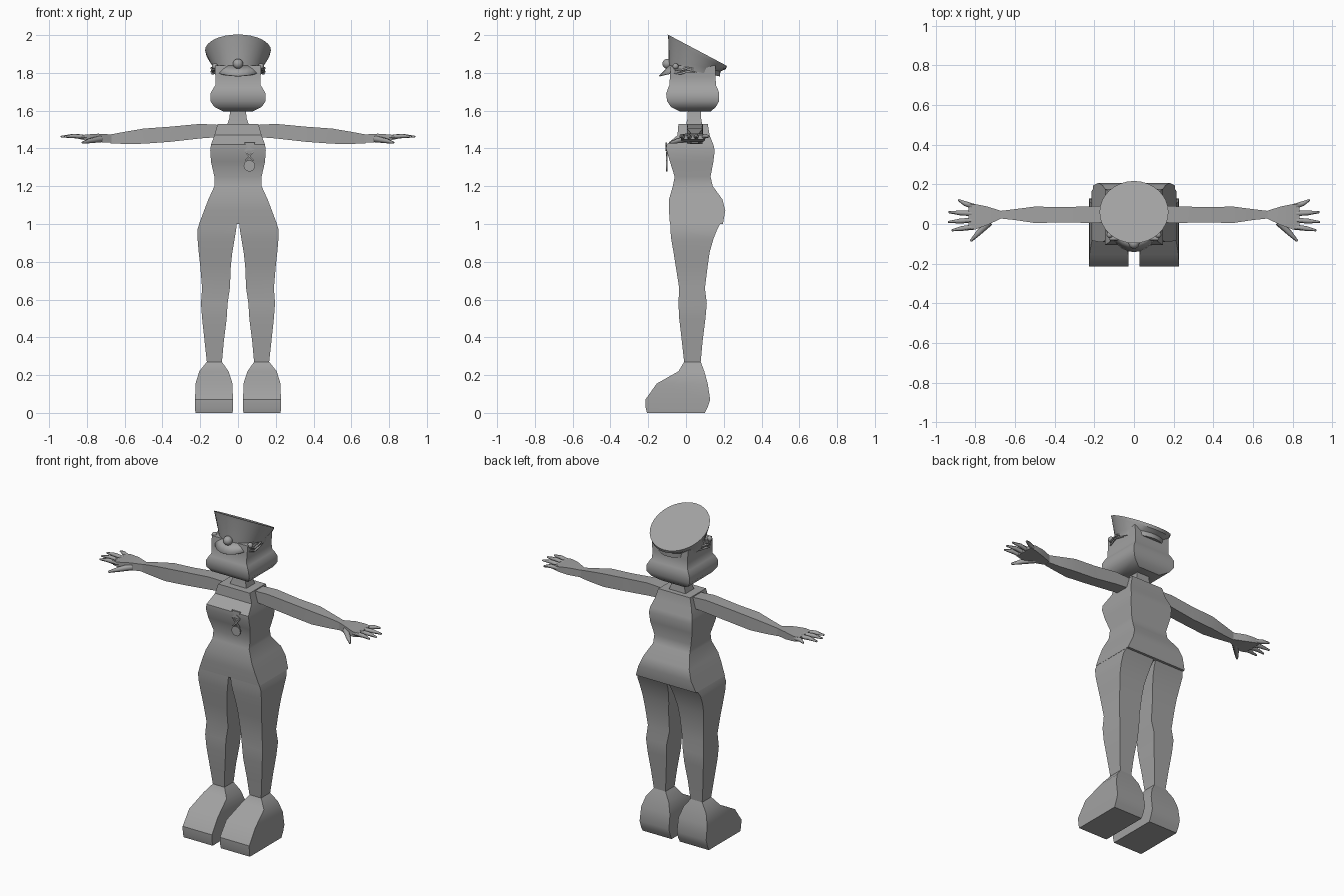
import bpy, bmesh, math
from mathutils import Vector

if "Cube" in bpy.data.objects:
    bpy.data.objects.remove(bpy.data.objects["Cube"])

grey = bpy.data.materials.new("plain_grey")
grey.use_nodes = True
colour = (0.36, 0.36, 0.36, 1)
grey.diffuse_color = colour
grey.node_tree.nodes["Principled BSDF"].inputs["Base Color"].default_value = colour


def finish(name, bm, angle=35):
    bmesh.ops.recalc_face_normals(bm, faces=bm.faces)
    me = bpy.data.meshes.new(name)
    bm.to_mesh(me)
    bm.free()
    ob = bpy.data.objects.new(name, me)
    bpy.context.collection.objects.link(ob)
    me.materials.append(grey)
    bpy.ops.object.select_all(action='DESELECT')
    bpy.context.view_layer.objects.active = ob
    ob.select_set(True)
    bpy.ops.object.shade_smooth_by_angle(angle=math.radians(angle))
    return ob


def loft(name, rings, angle=35):
    """Skin a row of closed rings and cap both ends."""
    bm = bmesh.new()
    rows = [[bm.verts.new(p) for p in r] for r in rings]
    n = len(rows[0])
    for a, b in zip(rows, rows[1:]):
        for i in range(n):
            bm.faces.new((a[i], a[(i + 1) % n], b[(i + 1) % n], b[i]))
    bm.faces.new(rows[0])
    bm.faces.new(rows[-1])
    return finish(name, bm, angle)


def flat_ring(z, x0, x1, y0, y1):
    return [(x0, y0, z), (x1, y0, z), (x1, y1, z), (x0, y1, z)]


def side_ring(x, y0, y1, z0, z1):
    return [(x, y0, z0), (x, y1, z0), (x, y1, z1), (x, y0, z1)]


def oval_ring(cy, rx, ry, z, slope, n=32):
    pts = []
    for i in range(n):
        a = math.tau * i / n
        y = ry * math.sin(a)
        pts.append((rx * math.cos(a), cy + y, z - slope * y))
    return pts


def tube(name, pts, radii, sides=6):
    """Tapered tube through a few points."""
    pts = [Vector(p) for p in pts]
    rings = []
    for i, p in enumerate(pts):
        d = pts[min(i + 1, len(pts) - 1)] - pts[max(i - 1, 0)]
        q = d.to_track_quat('Z', 'Y')
        rings.append([p + q @ Vector((radii[i] * math.cos(math.tau * k / sides),
                                      radii[i] * math.sin(math.tau * k / sides), 0))
                      for k in range(sides)])
    return loft(name, rings, 60)


def ball(name, centre, r):
    bm = bmesh.new()
    bmesh.ops.create_uvsphere(bm, u_segments=16, v_segments=10, radius=r)
    bmesh.ops.translate(bm, verts=bm.verts, vec=centre)
    return finish(name, bm, 60)


def plate(name, outline, y, thick=0.008):
    return loft(name, [[(x, y, z) for x, z in outline],
                       [(x, y - thick, z) for x, z in outline]])


def mirror(ob):
    m = ob.modifiers.new("mirror", 'MIRROR')
    m.use_axis = (True, False, False)


# Torso: height, half width, front, back
torso = [(0.97, .213, -.083, .165), (1.0, .206, -.085, .195), (1.07, .18, -.09, .208),
         (1.13, .157, -.09, .193), (1.2, .125, -.07, .142), (1.25, .125, -.06, .13),
         (1.33, .143, -.085, .145), (1.39, .147, -.103, .152), (1.42, .143, -.103, .145),
         (1.47, .125, -.045, .125), (1.53, .108, -.04, .115)]
# Raise the middle of the underside so that the crotch is open
loft("torso", [flat_ring(z, -w, w, f, b) for z, w, f, b in torso[1:]])

# Legs: height, inner, outer, front, back
leg = [(1.02, .005, .198, -.083, .19), (.97, .01, .215, -.083, .165), (.92, .018, .214, -.078, .145),
       (.85, .03, .208, -.066, .125), (.78, .038, .2, -.055, .115), (.66, .043, .19, -.036, .1),
       (.58, .055, .196, -.04, .11), (.5, .06, .19, -.036, .103), (.38, .075, .177, -.022, .088),
       (.27, .085, .165, -.01, .078)]
mirror(loft("legs", [flat_ring(z, *r) for z, *r in leg]))

# Big wedge boots
boot = [(.27, .085, .165, -.01, .078), (.22, .05, .205, -.04, .097), (.155, .029, .225, -.155, .115),
        (.07, .027, .227, -.215, .128), (.03, .027, .227, -.214, .115), (0, .028, .226, -.207, .1)]
mirror(loft("boots", [flat_ring(z, *r) for z, *r in boot]))

# Arms: distance out, front, back, bottom, top
arm = [(.105, .01, .09, 1.46, 1.525), (.2, .005, .09, 1.453, 1.53), (.36, .008, .085, 1.435, 1.515),
       (.5, .005, .088, 1.425, 1.505), (.6, .02, .075, 1.424, 1.488), (.675, .028, .066, 1.427, 1.474)]
mirror(loft("arms", [side_ring(*r) for r in arm]))

# Hands
palm = [(.67, .028, .066, 1.43, 1.474), (.74, -.005, .088, 1.434, 1.478), (.8, -.027, .1, 1.442, 1.474),
        (.835, -.025, .098, 1.448, 1.47)]
mirror(loft("palms", [side_ring(*r) for r in palm], 60))
fingers = [("index_fingers", -.014, .92, -.032), ("middle_fingers", .02, .938, .01),
           ("ring_fingers", .052, .937, .06), ("little_fingers", .085, .887, .122)]
for name, y, tip_x, tip_y in fingers:
    mid = ((.82 + tip_x) / 2, (y + tip_y) / 2, 1.466)
    mirror(tube(name, [(.8, y, 1.458), mid, (tip_x, tip_y, 1.462)], [.014, .012, .005]))
mirror(tube("thumbs", [(.73, .01, 1.45), (.785, -.045, 1.44), (.824, -.086, 1.43)], [.02, .014, .006]))

# Neck and its flared collar
loft("neck", [flat_ring(z, -w, w, f, b) for z, w, f, b in
              [(1.5, .066, -.005, .09), (1.56, .046, .008, .08), (1.61, .04, .01, .078)]])

# Head with a heavy jaw
head = [(1.595, .075, -.03, .13), (1.62, .125, -.08, .158), (1.65, .146, -.1, .175),
        (1.69, .146, -.105, .176), (1.72, .13, -.095, .166), (1.735, .12, -.088, .158),
        (1.78, .12, -.085, .157), (1.84, .123, -.08, .155)]
loft("head", [flat_ring(z, -w, w, f, b) for z, w, f, b in head])

# Cap: sloping crown over a band
loft("cap", [oval_ring(.045, .13, .135, 1.808, .2), oval_ring(.045, .138, .137, 1.842, .25),
             oval_ring(.058, .168, .152, 1.9, .53), oval_ring(.06, .174, .157, 1.92, .53)])

# Visor: curved strip hanging off the front of the band
bm = bmesh.new()
rows = []
for i in range(13):
    c = math.pi * (.06 + .88 * i / 12)
    s = math.sin(c)
    inner = (.13 * math.cos(c), .045 - .135 * s, 1.84)
    outer = (.136 * math.cos(c), .035 - .177 * s, 1.825 - .04 * s)
    rows.append([bm.verts.new(p) for p in (inner, outer)])
for a, b in zip(rows, rows[1:]):
    bm.faces.new((a[0], b[0], b[1], a[1]))
visor = finish("visor", bm, 60)
solid = visor.modifiers.new("thickness", 'SOLIDIFY')
solid.thickness = 0.005

# Badge, strap buttons and wisps at the temples
ball("cap_badge", (0, -.098, 1.848), .027)
mirror(ball("strap_buttons", (.122, -.055, 1.835), .016))
for k in range(2):
    z = 1.802 + .018 * k
    mirror(tube("temple_wisps", [(.115, -.07, z), (.136, -.03, z - .006), (.14, .01, z + .006),
                                 (.125, .055, z)], [.004, .006, .006, .003]))

# Medal on the left breast
plate("medal_ribbon", [(.032, 1.432), (.09, 1.432), (.085, 1.418), (.062, 1.41), (.09, 1.392),
                       (.032, 1.386), (.05, 1.41)], -.1)
for s in (-1, 1):
    plate("medal_strap", [(.06 - .028 * s, 1.385), (.06 - .018 * s, 1.385),
                          (.06 + .026 * s, 1.335), (.06 + .016 * s, 1.335)], -.099)
plate("medal_disc", [(.06 + .03 * math.cos(math.tau * i / 20), 1.308 + .03 * math.sin(math.tau * i / 20))
                     for i in range(20)], -.098)
